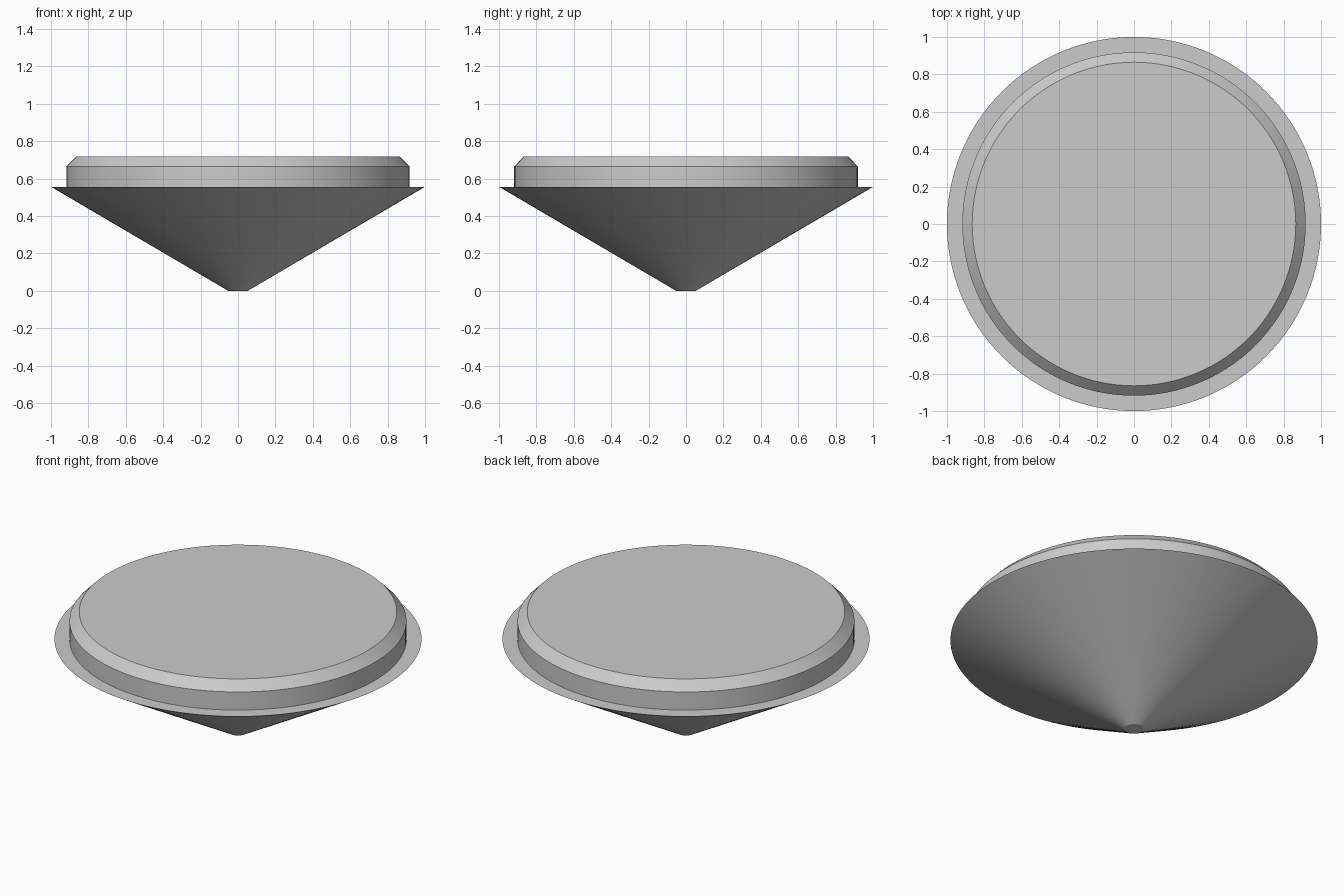
import bpy, bmesh, math

cube = bpy.data.objects.get("Cube")
if cube:
    bpy.data.objects.remove(cube, do_unlink=True)

SEGMENTS = 128

grey = bpy.data.materials.new("light_grey")
grey.use_nodes = True
colour = (0.6, 0.6, 0.6, 1.0)
grey.diffuse_color = colour
grey.node_tree.nodes["Principled BSDF"].inputs["Base Color"].default_value = colour


def lathe(name, profile, cap_bottom=False, cap_top=False):
    """Revolve (radius, height) points, listed bottom to top, around z."""
    bm = bmesh.new()
    rings = []
    for radius, z in profile:
        ring = []
        for i in range(SEGMENTS):
            a = math.tau * i / SEGMENTS
            ring.append(bm.verts.new((radius * math.cos(a), radius * math.sin(a), z)))
        rings.append(ring)
    for low, high in zip(rings, rings[1:]):
        for i in range(SEGMENTS):
            j = (i + 1) % SEGMENTS
            bm.faces.new((low[i], low[j], high[j], high[i]))
    if cap_bottom:
        bm.faces.new(rings[0][::-1])
    if cap_top:
        bm.faces.new(rings[-1])
    mesh = bpy.data.meshes.new(name)
    bm.to_mesh(mesh)
    bm.free()
    mesh.materials.append(grey)
    obj = bpy.data.objects.new(name, mesh)
    bpy.context.collection.objects.link(obj)
    bpy.ops.object.select_all(action="DESELECT")
    obj.select_set(True)
    bpy.context.view_layer.objects.active = obj
    bpy.ops.object.shade_smooth_by_angle(angle=math.radians(20))
    return obj


LEDGE_Z = 0.556
PLATE_R = 0.918

# Cone with a blunt tip and a flat ledge around its top
lathe("cone_base", [(0.053, 0), (1, LEDGE_Z), (PLATE_R, LEDGE_Z)], cap_bottom=True)

# Raised round plate with a chamfered rim
lathe("top_plate", [(PLATE_R, LEDGE_Z), (PLATE_R, 0.665), (0.865, 0.719)], cap_top=True)
